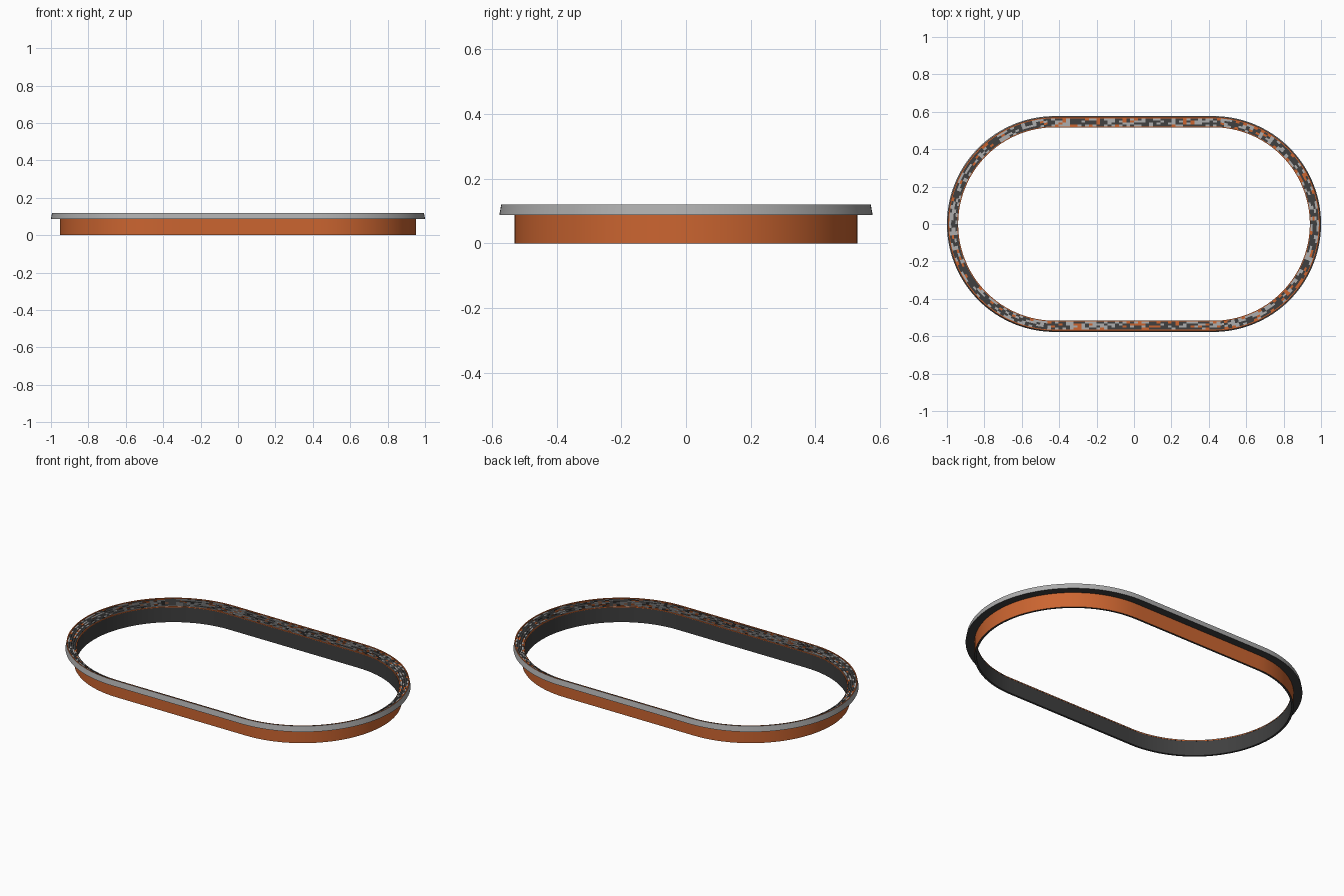
import bpy, math, random

if "Cube" in bpy.data.objects:
    bpy.data.objects.remove(bpy.data.objects["Cube"])

random.seed(4)
C = 0.423  # half length of the straight sides


def material(name, col):
    m = bpy.data.materials.new(name)
    m.diffuse_color = (*col, 1)
    m.use_nodes = True
    m.node_tree.nodes["Principled BSDF"].inputs["Base Color"].default_value = m.diffuse_color
    return m


ORANGE = material("orange", (0.60, 0.13, 0.03))
GREY = material("light_grey", (0.42, 0.42, 0.42))
DARK = material("dark_grey", (0.05, 0.05, 0.05))
MATS = [ORANGE, GREY, DARK]


def path(n_arc, n_straight):
    """Oval path as (centre x, centre y, direction), to be offset by a radius."""
    pts = []
    for side in (1, -1):
        start = -math.pi / 2 if side > 0 else math.pi / 2
        for i in range(n_arc + 1):
            pts.append((side * C, start + math.pi * i / n_arc))
        for i in range(1, n_straight):
            pts.append((side * C * (1 - 2 * i / n_straight), start + math.pi))
    return pts


def ring(name, profile, mats, n_arc, n_straight, closed=True):
    """Sweep a (radius, height) profile round the oval; mats holds a picker per edge."""
    pts, k = path(n_arc, n_straight), len(profile)
    n = len(pts)
    verts = [(cx + r * math.cos(a), r * math.sin(a), z) for cx, a in pts for r, z in profile]
    faces, idx = [], []
    for i in range(n):
        j = (i + 1) % n
        for e in range(k if closed else k - 1):
            f = (e + 1) % k
            faces.append((i * k + e, i * k + f, j * k + f, j * k + e))
            m = mats[e]
            idx.append(random.choices((0, 1, 2), m)[0] if isinstance(m, tuple) else m)
    me = bpy.data.meshes.new(name)
    me.from_pydata(verts, [], faces)
    for m in MATS:
        me.materials.append(m)
    me.polygons.foreach_set("material_index", idx)
    ob = bpy.data.objects.new(name, me)
    bpy.context.collection.objects.link(ob)
    bpy.context.view_layer.objects.active = ob
    ob.select_set(True)
    bpy.ops.object.mode_set(mode='EDIT')
    bpy.ops.mesh.select_all(action='SELECT')
    bpy.ops.mesh.normals_make_consistent(inside=False)
    bpy.ops.object.mode_set(mode='OBJECT')
    bpy.ops.object.shade_smooth_by_angle(angle=math.radians(20))
    ob.select_set(False)
    return ob


# lower wall: orange outside, dark inside
ring("lower_wall", [(0.518, 0.09), (0.518, 0), (0.53, 0), (0.53, 0.09)],
     [2, 2, 0, 2], 48, 8)

# stepped seating stand with a leaning outer face
STEPS, r0, r1, z0, z1 = 4, 0.522, 0.565, 0.092, 0.116
profile = [(0.517, 0.088), (0.517, z0)]
mats = [0, 0]                       # inner kerb
for s in range(STEPS):
    r = r0 + (r1 - r0) * s / STEPS
    z = z0 + (z1 - z0) * s / STEPS
    profile += [(r, z), (r, z + (z1 - z0) / STEPS)]
    mats += [(12, 76, 12), (12, 35, 53)]   # riser, tread with scattered seat colours
profile += [(r1, z1), (r1, 0.12), (0.571, 0.12), (0.577, 0.088)]
mats += [0, 0, 1, 2]                # rim, rim top, outer face, underside
ring("seating_stand", profile, mats, 86, 42)
